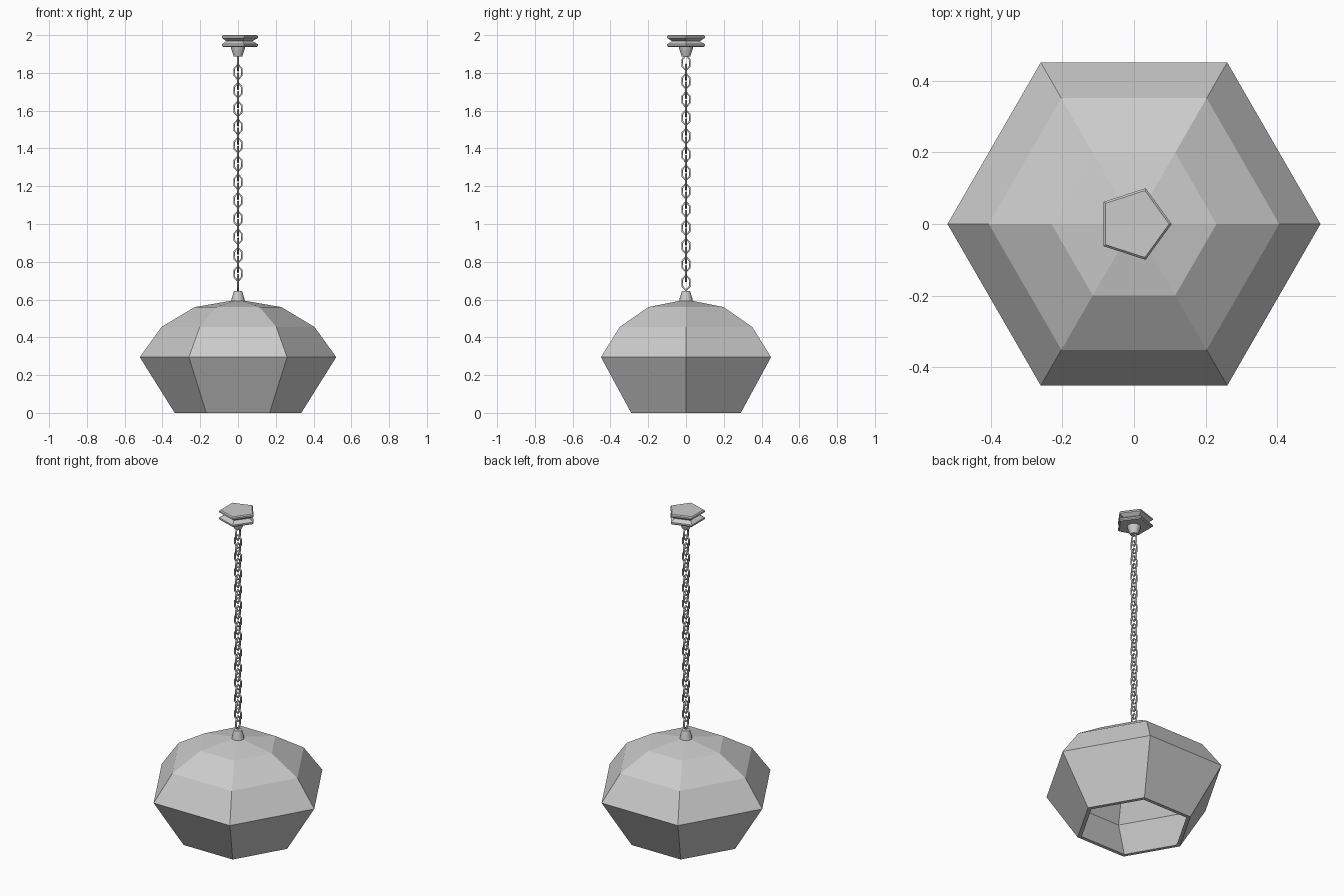
import bpy, bmesh
from math import cos, sin, pi, radians

if "Cube" in bpy.data.objects:
    bpy.data.objects.remove(bpy.data.objects["Cube"])


def lathe(name, profile, sides, smooth=False, closed=False):
    """Revolve (radius, z) points around z; ends are capped unless the profile is closed."""
    bm = bmesh.new()
    rings = []
    for r, z in profile:
        if r == 0:
            rings.append([bm.verts.new((0, 0, z))] * sides)
        else:
            rings.append([bm.verts.new((r * cos(2 * pi * i / sides),
                                        r * sin(2 * pi * i / sides), z)) for i in range(sides)])
    for a, b in zip(rings, rings[1:]):
        for i in range(sides):
            j = (i + 1) % sides
            corners = list(dict.fromkeys((a[i], a[j], b[j], b[i])))
            if len(corners) > 2:
                bm.faces.new(corners)
    if closed:
        bmesh.ops.remove_doubles(bm, verts=bm.verts, dist=1e-5)
    else:
        bm.faces.new(rings[0])
        bm.faces.new(rings[-1])
    bmesh.ops.recalc_face_normals(bm, faces=bm.faces)
    mesh = bpy.data.meshes.new(name)
    bm.to_mesh(mesh)
    bm.free()
    ob = bpy.data.objects.new(name, mesh)
    bpy.context.collection.objects.link(ob)
    if smooth:
        bpy.ops.object.select_all(action='DESELECT')
        ob.select_set(True)
        bpy.context.view_layer.objects.active = ob
        bpy.ops.object.shade_smooth_by_angle(angle=radians(35))
    return ob


# Hollow six-sided shade: up the outside, down the inside, joined at the rim
outer = [(0.335, 0), (0.52, 0.295), (0.405, 0.455), (0.23, 0.56), (0, 0.6)]
inner = [(0, 0.58), (0.22, 0.542), (0.39, 0.442), (0.496, 0.295), (0.311, 0)]
lathe("shade", outer + inner + outer[:1], 6, closed=True)

# Collars at both ends of the chain
lathe("shade_collar", [(0.036, 0.59), (0.034, 0.604), (0.022, 0.645)], 16, smooth=True)
lathe("ceiling_collar", [(0.022, 1.886), (0.036, 1.926), (0.038, 1.94)], 16, smooth=True)

# Five-sided ceiling mount with a V groove and a softened edge
lathe("ceiling_mount", [(0.098, 1.937), (0.105, 1.943), (0.105, 1.952), (0.077, 1.968),
                        (0.105, 1.985), (0.105, 1.994), (0.098, 2.0)], 5, smooth=True)

# Chain of interlocking six-sided links, each turned a quarter from the last
curve = bpy.data.curves.new("chain", 'CURVE')
curve.dimensions = '3D'
curve.bevel_depth = 0.0055
curve.bevel_resolution = 1
outline = [(0, 0.041), (0.02, 0.018), (0.02, -0.018),
           (0, -0.041), (-0.02, -0.018), (-0.02, 0.018)]
for k in range(25):
    z0 = 1.853 - 0.0485 * k
    spline = curve.splines.new('POLY')
    spline.points.add(len(outline) - 1)
    spline.use_cyclic_u = True
    for p, (u, v) in zip(spline.points, outline):
        p.co = (u, 0, z0 + v, 1) if k % 2 else (0, u, z0 + v, 1)
chain = bpy.data.objects.new("chain", curve)
bpy.context.collection.objects.link(chain)
bpy.ops.object.select_all(action='DESELECT')
chain.select_set(True)
bpy.context.view_layer.objects.active = chain
bpy.ops.object.convert(target='MESH')
